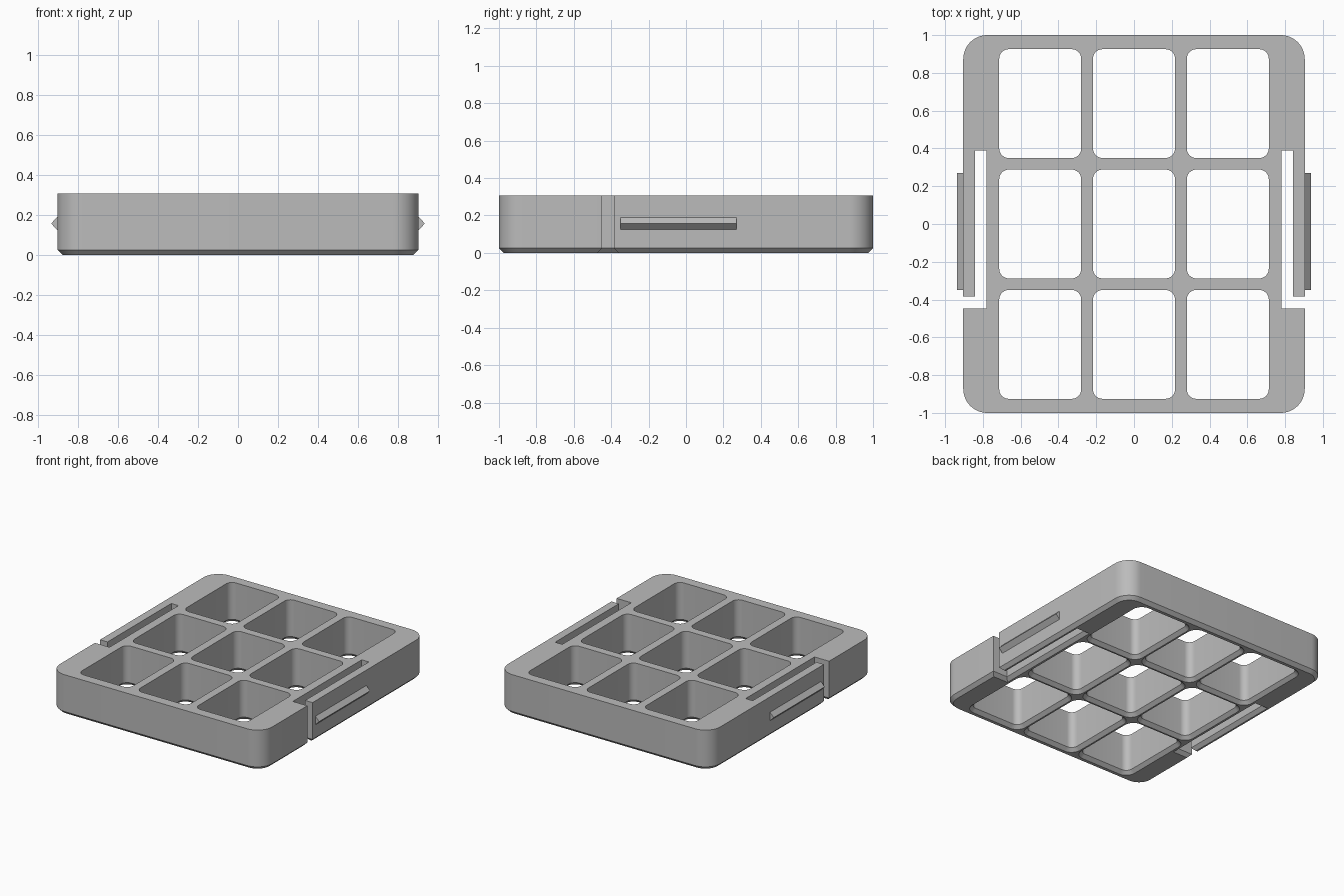
import bpy, bmesh, math
from mathutils import Vector

if "Cube" in bpy.data.objects:
    bpy.data.objects.remove(bpy.data.objects["Cube"], do_unlink=True)

HALF_X, HALF_Y, HEIGHT, CHAMFER = 0.904, 1.0, 0.308, 0.025

grey = bpy.data.materials.new("plain grey")
grey.use_nodes = True
grey.diffuse_color = (0.5, 0.5, 0.5, 1)
grey.node_tree.nodes["Principled BSDF"].inputs["Base Color"].default_value = (0.5, 0.5, 0.5, 1)


def rounded_rect(cx, cy, hx, hy, r, steps):
    """Counter-clockwise outline with round corners."""
    pts = []
    for i, (sx, sy) in enumerate([(1, 1), (-1, 1), (-1, -1), (1, -1)]):
        for k in range(steps + 1):
            a = (i + k / steps) * math.pi / 2
            pts.append(Vector((cx + sx * (hx - r) + r * math.cos(a),
                               cy + sy * (hy - r) + r * math.sin(a))))
    return pts


def offset(pts, d):
    """Move a counter-clockwise outline outward by d with mitred corners."""
    out = []
    for i, p in enumerate(pts):
        e1 = (p - pts[i - 1]).normalized()
        e2 = (pts[(i + 1) % len(pts)] - p).normalized()
        n1, n2 = Vector((e1.y, -e1.x)), Vector((e2.y, -e2.x))
        out.append(p + (n1 + n2) * d / (1 + n1.dot(n2)))
    return out


def add_prism(bm, pts, layers):
    """Stack offset copies of an outline; layers are (height, offset)."""
    rings = [[bm.verts.new((p.x, p.y, z)) for p in offset(pts, d)] for z, d in layers]
    n = len(pts)
    for lo, hi in zip(rings, rings[1:]):
        for i in range(n):
            j = (i + 1) % n
            bm.faces.new((lo[i], lo[j], hi[j], hi[i]))
    bm.faces.new(rings[0][::-1])
    bm.faces.new(rings[-1])


def make_object(name, bm):
    bmesh.ops.recalc_face_normals(bm, faces=bm.faces)
    mesh = bpy.data.meshes.new(name)
    bm.to_mesh(mesh)
    bm.free()
    mesh.materials.append(grey)
    obj = bpy.data.objects.new(name, mesh)
    bpy.context.collection.objects.link(obj)
    return obj


# Tray body with a chamfered lower edge
bm = bmesh.new()
add_prism(bm, rounded_rect(0, 0, HALF_X, HALF_Y, 0.127, 12),
          [(0, -CHAMFER), (CHAMFER, 0), (HEIGHT, 0)])
tray = make_object("tray", bm)

# Cutters flare at the bottom, so each opening gets the same chamfer
flare = [(-0.02, CHAMFER + 0.02), (CHAMFER, 0), (HEIGHT + 0.1, 0)]
bm = bmesh.new()
for col in (-1, 0, 1):
    for row in (-1, 0, 1):
        add_prism(bm, rounded_rect(col * 0.4965, row * 0.6375, 0.217, 0.288, 0.05, 8), flare)

# L-shaped slots that free a spring arm on each side
slot = [(0.78, -0.448), (1.1, -0.448), (1.1, -0.385),
        (0.841, -0.385), (0.841, 0.39), (0.78, 0.39)]
for side in (1, -1):
    add_prism(bm, [Vector((side * x, y)) for x, y in slot][::side],
              flare)
cutter = make_object("opening_cutter", bm)
cutter.hide_render = True
cutter.hide_viewport = True

cut = tray.modifiers.new("openings", 'BOOLEAN')
cut.object = cutter
cut.operation = 'DIFFERENCE'
cut.solver = 'EXACT'
bpy.context.view_layer.objects.active = tray
tray.select_set(True)
bpy.ops.object.modifier_apply(modifier=cut.name)
bpy.data.objects.remove(cutter, do_unlink=True)
bpy.ops.object.shade_smooth_by_angle(angle=math.radians(30))

# Triangular snap ridges on the spring arms
for side, name in ((1, "left_snap_ridge"), (-1, "right_snap_ridge")):
    bm = bmesh.new()
    ends = [[bm.verts.new((side * x, y, z)) for x, z in
             ((HALF_X, 0.124), (HALF_X + 0.032, 0.157), (HALF_X, 0.19))]
            for y in (-0.35, 0.27)]
    for i in range(3):
        j = (i + 1) % 3
        bm.faces.new((ends[0][i], ends[0][j], ends[1][j], ends[1][i]))
    for end in ends:
        bm.faces.new(end)
    make_object(name, bm)
